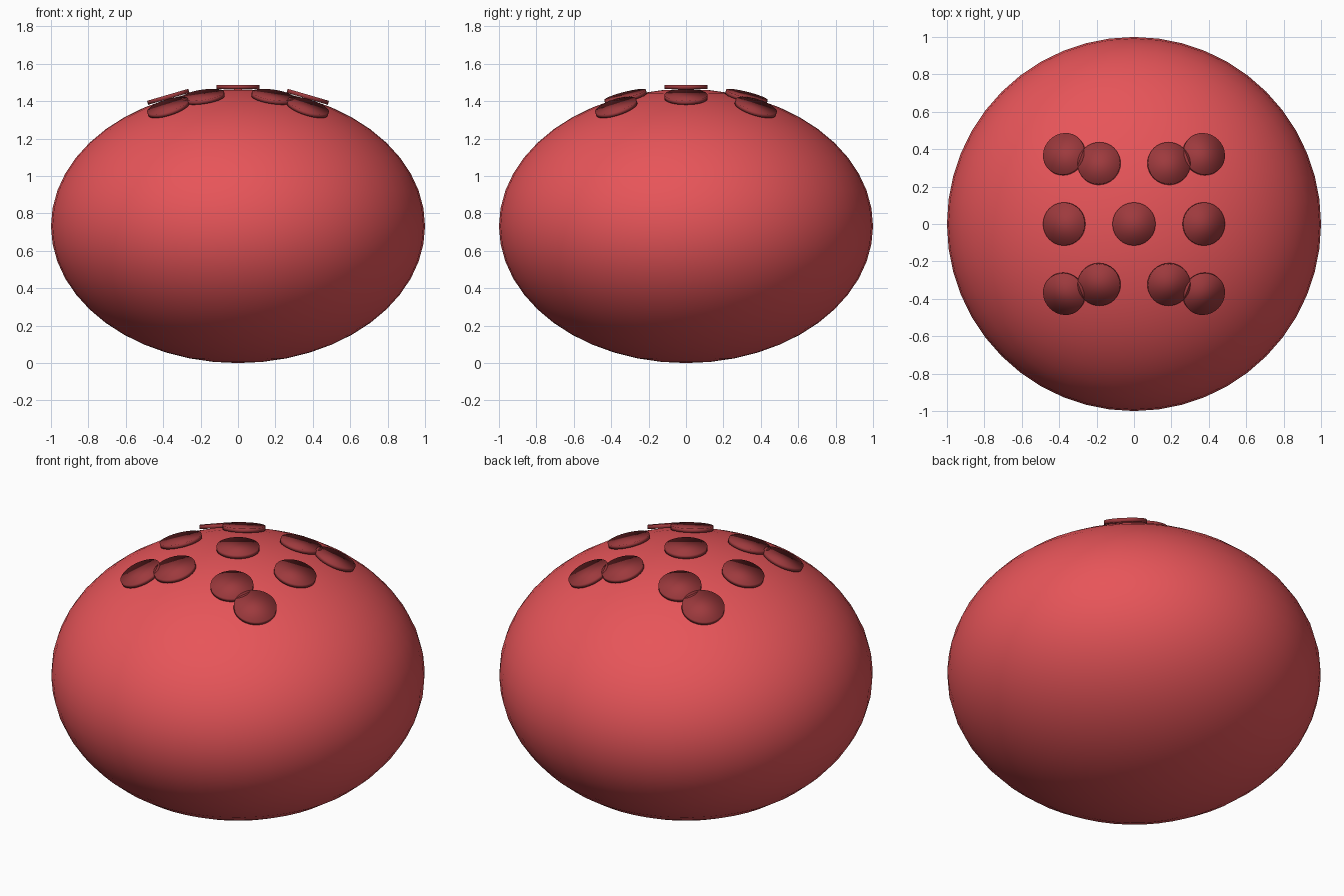
import bpy
from math import cos, sin, radians, sqrt
from mathutils import Vector

if "Cube" in bpy.data.objects:
    bpy.data.objects.remove(bpy.data.objects["Cube"])

HALF = 0.7325          # vertical half-height of the body
SPOT_R, SPOT_H = 0.115, 0.022


def material(name, rgb):
    m = bpy.data.materials.new(name)
    m.diffuse_color = (*rgb, 1)
    m.use_nodes = True
    m.node_tree.nodes["Principled BSDF"].inputs["Base Color"].default_value = m.diffuse_color
    return m


body_red = material("body_red", (0.8, 0.09, 0.1))
spot_red = material("spot_red", (0.34, 0.042, 0.047))

# Squashed round body
bpy.ops.mesh.primitive_uv_sphere_add(segments=48, ring_count=24, radius=1,
                                     location=(0, 0, HALF))
body = bpy.context.object
body.name = "body"
body.scale = (1, 1, HALF)
body.data.materials.append(body_red)
bpy.ops.object.shade_smooth()


# Thin disc resting on the surface, tilted to the local normal
def add_spot(x, y):
    h = sqrt(1 - x * x - y * y)
    normal = Vector((x, y, h / HALF)).normalized()
    centre = Vector((x, y, HALF + HALF * h))
    bpy.ops.mesh.primitive_cylinder_add(vertices=32, radius=SPOT_R, depth=SPOT_H,
                                        location=centre + normal * SPOT_H / 2)
    spot = bpy.context.object
    spot.name = "spot"
    spot.rotation_euler = Vector((0, 0, 1)).rotation_difference(normal).to_euler()
    spot.data.materials.append(spot_red)
    bpy.ops.object.shade_smooth()


# Central spot, ring of six, and four corner spots
add_spot(0, 0)
for i in range(6):
    a = radians(60 * i)
    add_spot(0.37 * cos(a), 0.37 * sin(a))
for sx in (-1, 1):
    for sy in (-1, 1):
        add_spot(0.37 * sx, 0.37 * sy)
